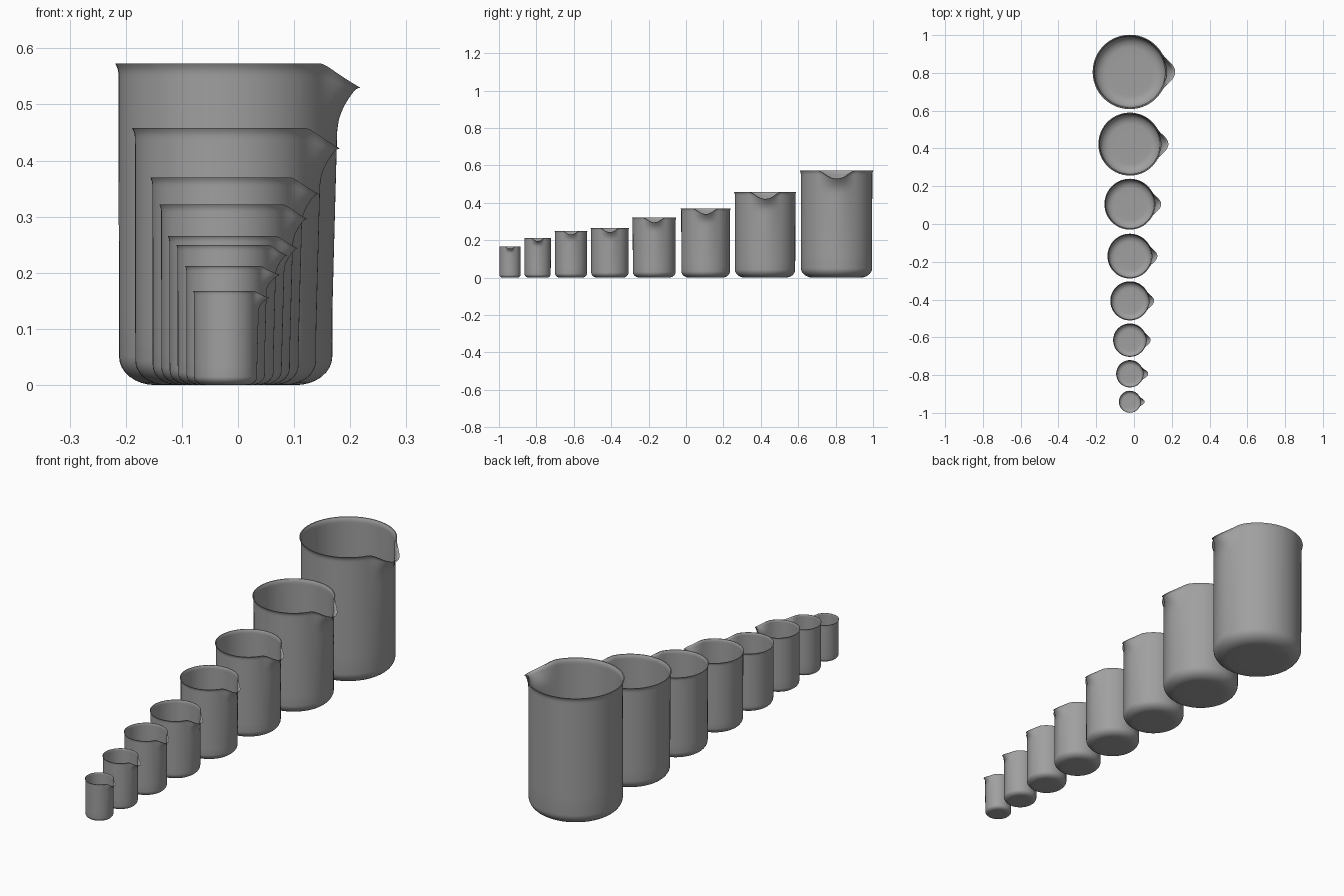
import bpy
import bmesh
from math import sin, cos, pi, radians

cube = bpy.data.objects.get("Cube")
if cube:
    bpy.data.objects.remove(cube, do_unlink=True)

# Single grey material
grey = bpy.data.materials.new("plain grey")
grey.use_nodes = True
colour = (0.35, 0.35, 0.35, 1)
grey.diffuse_color = colour
bsdf = grey.node_tree.nodes["Principled BSDF"]
bsdf.inputs["Base Color"].default_value = colour
bsdf.inputs["Roughness"].default_value = 0.5

CENTRE_X = -0.022
SEGMENTS = 96
SPOUT_HALF_ANGLE = radians(32)
WALL = 0.022
DEPTHS = [2.25, 1.8, 1.4, 1.1, 0.9, 0.75, 0.62, 0.52, 0.44, 0.36,
          0.28, 0.2, 0.14, 0.1, 0.07, 0.045, 0.02, 0]


def wall_profile(height, inset):
    """Radius and height from the floor centre to the rim, in rim radii."""
    points = [(0.4, inset)]
    for i in range(9):
        a = i / 8 * pi / 2
        points.append((0.64 + (0.33 - inset) * sin(a),
                       inset + (0.26 - inset) * (1 - cos(a))))
    for d in DEPTHS:
        flare = 0.03 * max(0, 1 - d / 0.1) ** 2
        points.append((0.975 + flare - inset - 0.002 * d, height - d))
    return points


def pour(r, z, angle, height, reach):
    """Pull the wall out and down around the spout."""
    a = min(abs(angle), 2 * pi - abs(angle))
    if a >= SPOUT_HALF_ANGLE:
        return r, z
    weight = 0.5 + 0.5 * cos(pi * a / SPOUT_HALF_ANGLE)
    depth = height - z
    drop = 0.22 * max(0, 1 - depth / 0.5) ** 2
    low = depth + drop
    lean = 0.05 * max(0, 1 - (low - 0.22) / 2)
    lip = (reach - 1.05) * max(0, 1 - (low - 0.22) / 0.4) ** 2
    return r + lean * weight + lip * weight ** 1.5, z - drop * weight


def beaker(name, y, radius, height, tip):
    tall = height / radius
    reach = (tip - CENTRE_X) / radius
    # Outer skin up, inner skin back down
    profile = wall_profile(tall, 0) + wall_profile(tall, WALL)[::-1]
    bm = bmesh.new()
    rings = []
    for r, z in profile:
        ring = []
        for i in range(SEGMENTS):
            u = 2 * pi * i / SEGMENTS
            a = u - 0.6 * sin(u)  # finer steps near the spout
            pr, pz = pour(r, z, a, tall, reach)
            ring.append(bm.verts.new((pr * cos(a) * radius,
                                      pr * sin(a) * radius, pz * radius)))
        rings.append(ring)
    for low, high in zip(rings, rings[1:]):
        for i in range(SEGMENTS):
            j = (i + 1) % SEGMENTS
            bm.faces.new((low[i], low[j], high[j], high[i]))
    # Underside and inner floor
    bm.faces.new(rings[0][::-1])
    bm.faces.new(rings[-1])
    bmesh.ops.recalc_face_normals(bm, faces=bm.faces[:])
    mesh = bpy.data.meshes.new(name)
    bm.to_mesh(mesh)
    bm.free()
    mesh.materials.append(grey)
    obj = bpy.data.objects.new(name, mesh)
    obj.location = (CENTRE_X, y, 0)
    bpy.context.collection.objects.link(obj)
    return obj


# Row from largest at the back to smallest at the front:
# centre y, rim radius, height, spout tip x
SIZES = [
    (0.805, 0.196, 0.573, 0.217),
    (0.423, 0.166, 0.458, 0.181),
    (0.105, 0.134, 0.370, 0.143),
    (-0.170, 0.118, 0.322, 0.123),
    (-0.407, 0.103, 0.266, 0.106),
    (-0.615, 0.088, 0.250, 0.087),
    (-0.793, 0.072, 0.212, 0.075),
    (-0.941, 0.058, 0.168, 0.056),
]
beakers = [beaker(f"beaker_{n + 1}", *size) for n, size in enumerate(SIZES)]

bpy.ops.object.select_all(action='DESELECT')
for obj in beakers:
    obj.select_set(True)
bpy.context.view_layer.objects.active = beakers[0]
bpy.ops.object.shade_smooth_by_angle(angle=radians(40))
